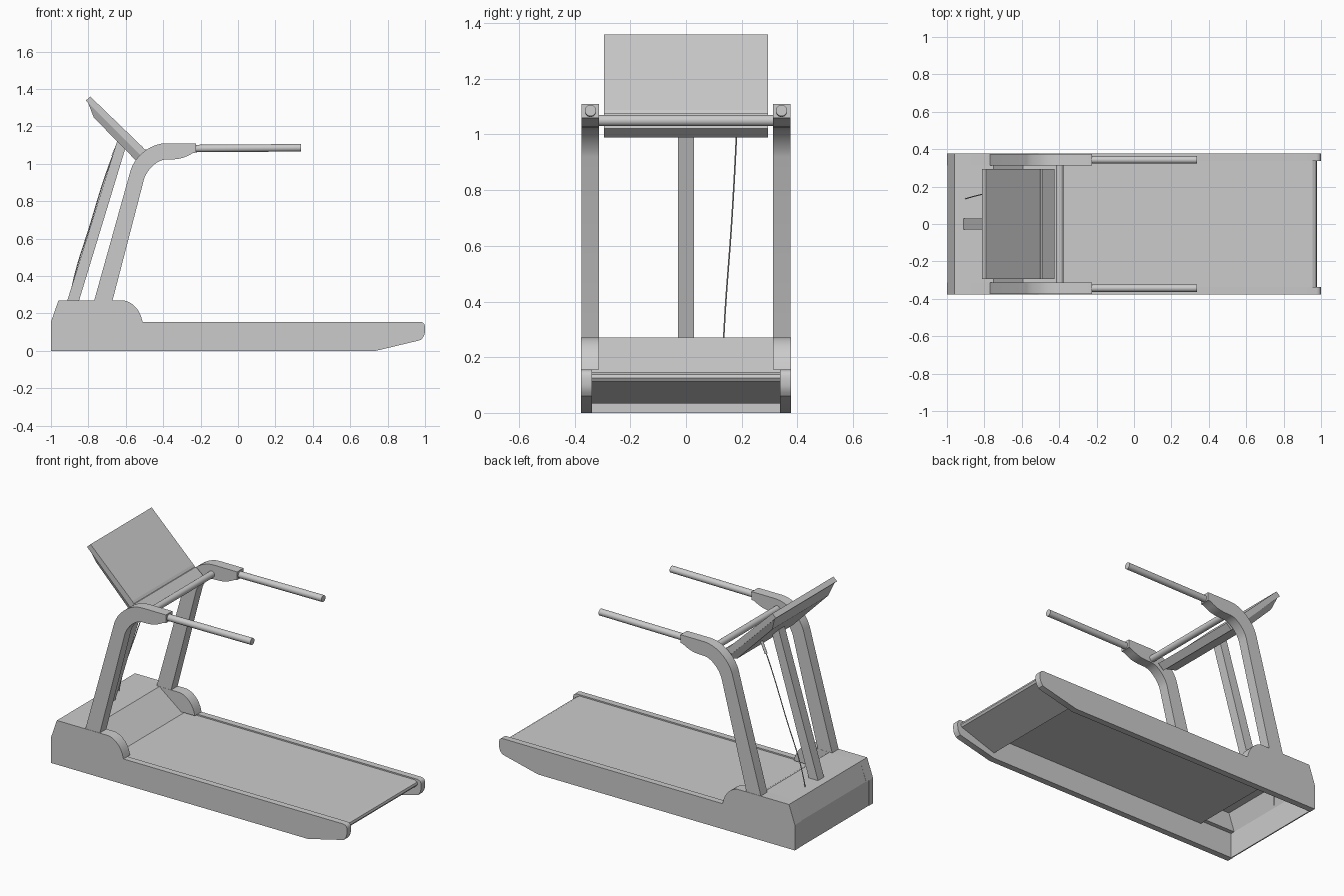
import bpy, bmesh, math
from mathutils import Vector
from mathutils.geometry import interpolate_bezier

if "Cube" in bpy.data.objects:
    bpy.data.objects.remove(bpy.data.objects["Cube"])


def finish(name, bm, mirror=False, smooth=False):
    bmesh.ops.recalc_face_normals(bm, faces=bm.faces)
    me = bpy.data.meshes.new(name)
    bm.to_mesh(me)
    bm.free()
    ob = bpy.data.objects.new(name, me)
    bpy.context.collection.objects.link(ob)
    if smooth:
        bpy.ops.object.select_all(action='DESELECT')
        ob.select_set(True)
        bpy.context.view_layer.objects.active = ob
        bpy.ops.object.shade_smooth_by_angle(angle=math.radians(30))
    if mirror:
        mod = ob.modifiers.new("mirror", 'MIRROR')
        mod.use_axis = (False, True, False)
    return ob


def prism(name, pts, y0, y1, mirror=False, smooth=False):
    """Side profile (x, z) extruded from y0 to y1."""
    bm = bmesh.new()
    f = bm.faces.new([bm.verts.new((x, y0, z)) for x, z in pts])
    ext = bmesh.ops.extrude_face_region(bm, geom=[f])
    vs = [g for g in ext["geom"] if isinstance(g, bmesh.types.BMVert)]
    bmesh.ops.translate(bm, verts=vs, vec=(0, y1 - y0, 0))
    return finish(name, bm, mirror, smooth)


def rod(name, a, b, r, mirror=False):
    a, b = Vector(a), Vector(b)
    bm = bmesh.new()
    bmesh.ops.create_cone(bm, cap_ends=True, segments=24, radius1=r, radius2=r, depth=(b - a).length)
    rot = (b - a).to_track_quat('Z', 'Y').to_matrix().to_4x4()
    bm.transform(rot)
    bmesh.ops.translate(bm, verts=bm.verts, vec=(a + b) / 2)
    return finish(name, bm, mirror, True)


def bez(*p, n=8):
    v = interpolate_bezier(*[Vector((x, z, 0)) for x, z in p], n)
    return [(q.x, q.y) for q in v]


# side rails with rounded, upswept rear ends
prism("side_rail", [(-1, 0), (0.735, 0), (0.965, 0.055)]
      + bez((0.98, 0.06), (0.996, 0.08), (1.0, 0.09), (1.0, 0.115), n=5)
      + bez((1.0, 0.125), (1.0, 0.14), (0.995, 0.155), (0.975, 0.155), n=5)
      + [(-1, 0.155)], 0.338, 0.377, True, True)

# running belt: thin sheet that wraps the rear roller and ends in a short return
prism("running_belt", [(-0.77, 0.147), (0.955, 0.147), (0.974, 0.138), (0.978, 0.125), (0.97, 0.113),
                       (0.735, 0.033), (0.735, 0.04), (0.955, 0.122), (0.95, 0.138), (-0.77, 0.138)],
      -0.338, 0.338)

# motor hood: side cheeks and a hollow centre cover
prism("hood_cheek", [(-1, 0.155), (-0.96, 0.27)]
      + bez((-0.61, 0.27), (-0.57, 0.262), (-0.525, 0.23), (-0.51, 0.155)), 0.312, 0.377, True, True)
prism("hood_cover", [(-0.998, 0), (-0.998, 0.157), (-0.96, 0.27), (-0.75, 0.27), (-0.59, 0.145),
                     (-0.605, 0.143), (-0.754, 0.262), (-0.953, 0.262), (-0.991, 0.155), (-0.991, 0)],
      -0.338, 0.338)

# uprights bending into the arm supports
arm = [(-0.77, 0.265)]
arm += bez((-0.573, 0.97), (-0.55, 1.04), (-0.47, 1.11), (-0.385, 1.11), n=10)
arm += [(-0.225, 1.11), (-0.225, 1.06)]
arm += bez((-0.24, 1.058), (-0.29, 1.03), (-0.31, 1.023), (-0.38, 1.023), n=6)
arm += bez((-0.39, 1.023), (-0.44, 1.02), (-0.49, 0.96), (-0.502, 0.92), n=8)
arm += [(-0.672, 0.265)]
prism("upright_arm", arm, 0.313, 0.375, True, True)

# handrails and crossbar
rod("handrail", (-0.235, 0.343, 1.082), (0.337, 0.343, 1.086), 0.02, True)
rod("crossbar", (-0.397, -0.32, 1.05), (-0.397, 0.32, 1.05), 0.02)

# centre mast carrying the console
prism("console_mast", [(-0.915, 0.262), (-0.852, 0.262), (-0.597, 1.10), (-0.645, 1.125)], -0.029, 0.029)

# console: tilted panel with a lower tray and a tapered back housing
prism("console_panel", [(-0.79, 1.36), (-0.814, 1.338), (-0.50, 1.025), (-0.462, 0.99),
                        (-0.425, 1.022), (-0.49, 1.077), (-0.498, 1.075), (-0.508, 1.088)], -0.295, 0.295)

along, out = Vector((0.70, 0, -0.714)), Vector((-0.714, 0, -0.70))
base = Vector((-0.81, 0, 1.336))
bm = bmesh.new()
rings = []
for a0, a1, w, d in ((0.0, 0.47, 0.293, -0.005), (0.09, 0.43, 0.27, 0.034)):
    rings.append([bm.verts.new(base + along * a + out * d + Vector((0, y, 0)))
                  for a, y in ((a0, -w), (a1, -w), (a1, w), (a0, w))])
for ring in rings:
    bm.faces.new(ring)
for i in range(4):
    j = (i + 1) % 4
    bm.faces.new((rings[0][i], rings[0][j], rings[1][j], rings[1][i]))
finish("console_housing", bm)

# power cable and its plug
cu = bpy.data.curves.new("power_cable", 'CURVE')
cu.dimensions = '3D'
cu.bevel_depth = 0.003
cu.bevel_resolution = 1
cu.resolution_u = 8
sp = cu.splines.new('BEZIER')
path = [(-0.91, 0.13, 0.10), (-0.895, 0.137, 0.30), (-0.782, 0.165, 0.70), (-0.69, 0.181, 0.99), (-0.65, 0.185, 1.09)]
sp.bezier_points.add(len(path) - 1)
for p, co in zip(sp.bezier_points, path):
    p.co = co
    p.handle_left_type = p.handle_right_type = 'AUTO'
cable = bpy.data.objects.new("power_cable", cu)
bpy.context.collection.objects.link(cable)
bpy.ops.object.select_all(action='DESELECT')
cable.select_set(True)
bpy.context.view_layer.objects.active = cable
bpy.ops.object.convert(target='MESH')
rod("cable_plug", (-0.670, 0.183, 1.04), (-0.64, 0.185, 1.11), 0.008)
